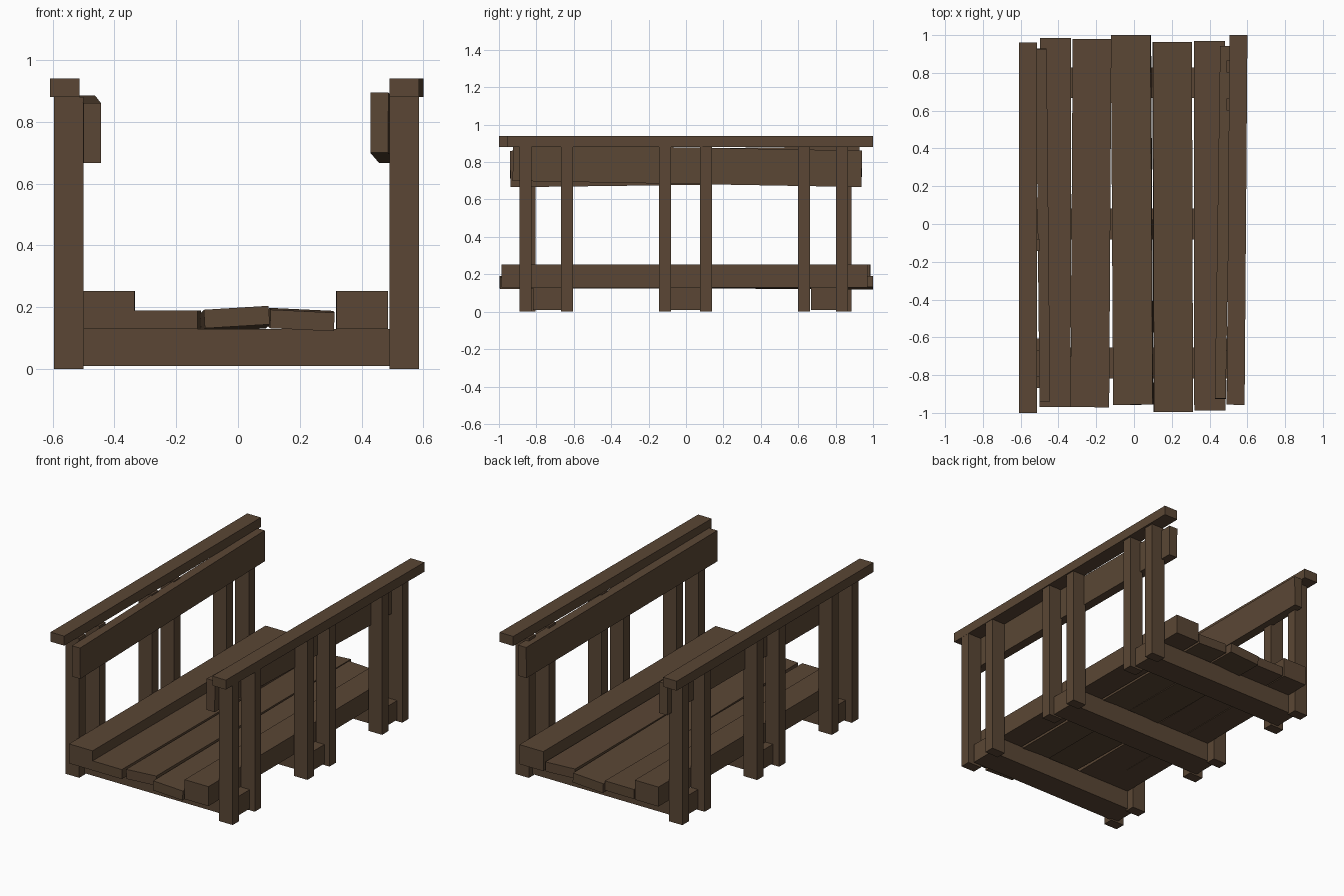
import bpy, bmesh, math
from mathutils import Vector, Matrix

if "Cube" in bpy.data.objects:
    bpy.data.objects.remove(bpy.data.objects["Cube"])

wood = bpy.data.materials.new("weathered_brown_wood")
wood.diffuse_color = (0.103, 0.062, 0.035, 1)
wood.use_nodes = True
wood.node_tree.nodes["Principled BSDF"].inputs["Base Color"].default_value = wood.diffuse_color


def plank(name, front, back, width, height, roll=0):
    """Box running from the front end centre to the back end centre."""
    a, b = Vector(front), Vector(back)
    d = b - a
    yaw = math.atan2(-d.x, d.y)
    pitch = math.atan2(d.z, math.hypot(d.x, d.y))
    rot = (Matrix.Rotation(yaw, 4, 'Z') @ Matrix.Rotation(pitch, 4, 'X')
           @ Matrix.Rotation(math.radians(roll), 4, 'Y'))
    mat = (Matrix.Translation((a + b) / 2) @ rot
           @ Matrix.Diagonal((width, d.length, height, 1)))
    bm = bmesh.new()
    bmesh.ops.create_cube(bm, size=1, matrix=mat)
    me = bpy.data.meshes.new(name)
    bm.to_mesh(me)
    bm.free()
    me.materials.append(wood)
    ob = bpy.data.objects.new(name, me)
    bpy.context.collection.objects.link(ob)
    return ob


# cross beams under the deck
for i, (y0, y1) in enumerate([(-0.818, -0.655), (-0.082, 0.083), (0.667, 0.828)]):
    plank(f"cross_beam_{i + 1}", (0, y0, 0.07), (0, y1, 0.07), 1.10, 0.12)

# post pairs clamping each beam end; the two sides are slightly offset
post_y = {
    "left": (-0.837, -0.637, -0.112, 0.108, 0.632, 0.853),
    "right": (-0.857, -0.637, -0.112, 0.108, 0.632, 0.833),
}
for side, x in (("left", -0.547), ("right", 0.538)):
    for i, y in enumerate(post_y[side]):
        plank(f"{side}_post_{i + 1}", (x, y - 0.032, 0.44), (x, y + 0.032, 0.44), 0.095, 0.88)

# hand rails on the post tops
plank("left_hand_rail", (-0.56, -1.0, 0.91), (-0.56, 0.96, 0.91), 0.095, 0.06)
plank("right_hand_rail", (0.538, -0.957, 0.91), (0.553, 1.0, 0.91), 0.095, 0.06)

# crooked side boards inside the posts
plank("left_side_board", (-0.472, -0.94, 0.763), (-0.491, 0.928, 0.787), 0.057, 0.195)
plank("right_side_board", (0.457, -0.925, 0.797), (0.485, 0.94, 0.764), 0.058, 0.195)

# raised curbs along the deck edges
plank("left_curb", (-0.418, -0.97, 0.191), (-0.415, 0.985, 0.191), 0.165, 0.123)
plank("right_curb", (0.402, -0.987, 0.191), (0.400, 0.97, 0.191), 0.166, 0.123)

# loose deck planks
plank("deck_plank_1", (-0.234, -0.97, 0.159), (-0.222, 0.98, 0.159), 0.205, 0.06)
plank("deck_plank_2", (-0.004, -0.957, 0.168), (-0.016, 1.0, 0.155), 0.21, 0.06, -3.5)
plank("deck_plank_3", (0.208, -0.996, 0.157), (0.202, 0.963, 0.163), 0.207, 0.06, 2.7)
